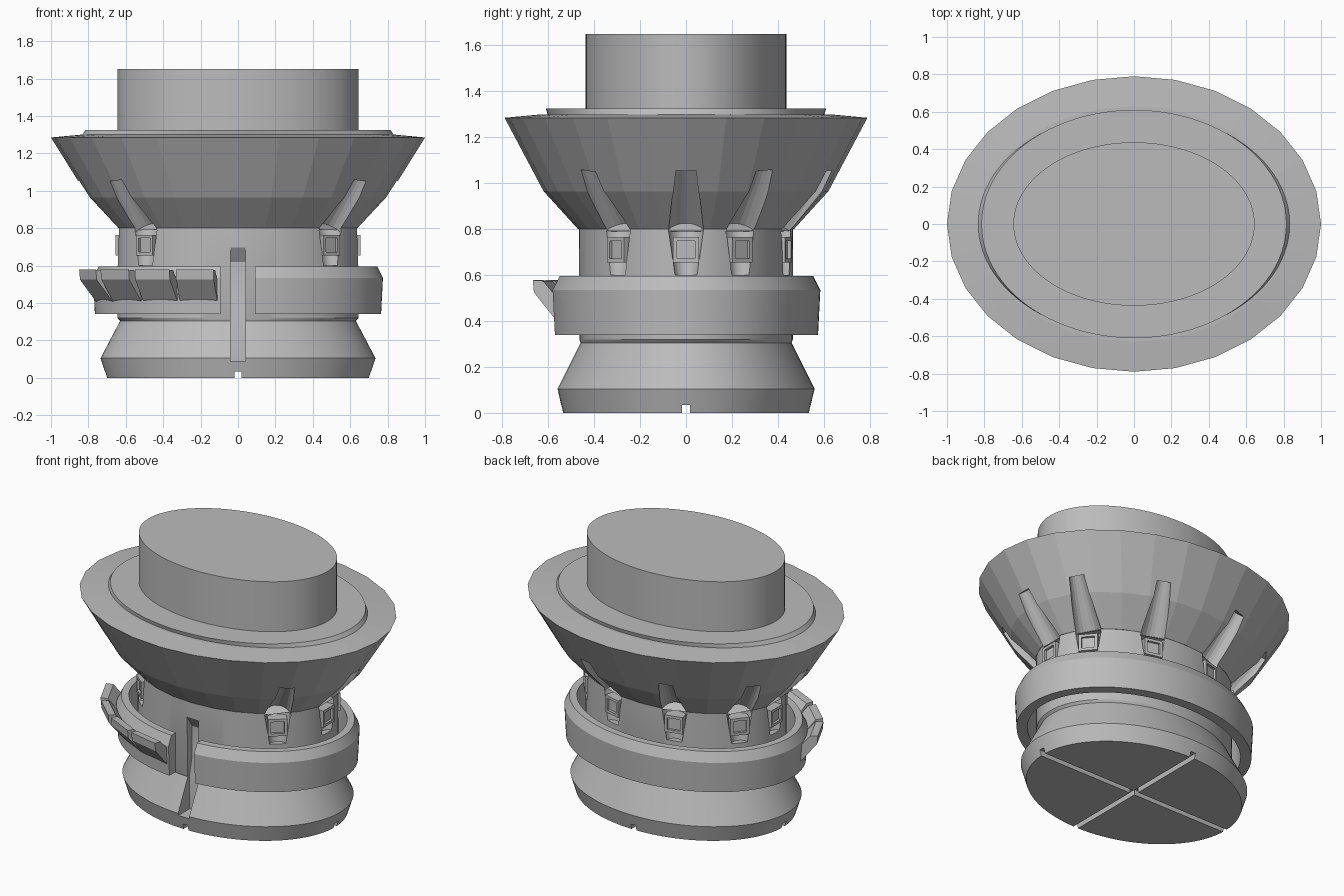
import bpy, bmesh
from math import sin, cos, pi, radians, atan2
from mathutils import Matrix, Vector

if "Cube" in bpy.data.objects:
    bpy.data.objects.remove(bpy.data.objects["Cube"])

grey = bpy.data.materials.new("plain grey")
grey.use_nodes = True
grey.diffuse_color = (0.5, 0.5, 0.5, 1)
grey.node_tree.nodes["Principled BSDF"].inputs["Base Color"].default_value = (0.5, 0.5, 0.5, 1)


def finish(name, bm):
    bmesh.ops.recalc_face_normals(bm, faces=bm.faces)
    mesh = bpy.data.meshes.new(name)
    bm.to_mesh(mesh)
    bm.free()
    mesh.materials.append(grey)
    obj = bpy.data.objects.new(name, mesh)
    bpy.context.collection.objects.link(obj)
    return obj


def loft(name, rows, sides, ring=False):
    """Stack ellipses given as (half width, half depth, height)."""
    bm = bmesh.new()
    loops = []
    for a, b, z in rows:
        angles = [2 * pi * i / sides for i in range(sides)]
        loops.append([bm.verts.new((a * cos(t), b * sin(t), z)) for t in angles])
    pairs = list(zip(loops, loops[1:]))
    if ring:
        pairs.append((loops[-1], loops[0]))
    else:
        bm.faces.new(loops[0])
        bm.faces.new(loops[-1])
    for low, high in pairs:
        for i in range(sides):
            j = (i + 1) % sides
            bm.faces.new((low[i], low[j], high[j], high[i]))
    return finish(name, bm)


def prism(name, profile, width, matrix=Matrix()):
    """Extrude a (y, z) outline along x."""
    bm = bmesh.new()
    ends = [[bm.verts.new((x, y, z)) for y, z in profile] for x in (-width / 2, width / 2)]
    for end in ends:
        bm.faces.new(end)
    n = len(profile)
    for i in range(n):
        j = (i + 1) % n
        bm.faces.new((ends[0][i], ends[0][j], ends[1][j], ends[1][i]))
    bm.transform(matrix)
    return finish(name, bm)


def box(name, size, centre, matrix=Matrix()):
    bm = bmesh.new()
    bmesh.ops.create_cube(bm, size=1)
    bm.transform(matrix @ Matrix.Translation(centre) @ Matrix.Diagonal((*size, 1)))
    return finish(name, bm)


def rod(name, start, end, r1, r2, sides=20):
    start, end = Vector(start), Vector(end)
    axis = end - start
    bm = bmesh.new()
    bmesh.ops.create_cone(bm, cap_ends=True, segments=sides, radius1=r1, radius2=r2, depth=axis.length)
    turn = axis.to_track_quat('Z', 'Y').to_matrix().to_4x4()
    bm.transform(Matrix.Translation((start + end) / 2) @ turn)
    return finish(name, bm)


def cut(targets, cutter):
    cutter.hide_render = True
    for target in targets:
        mod = target.modifiers.new("cut", 'BOOLEAN')
        mod.operation = 'DIFFERENCE'
        mod.solver = 'EXACT'
        mod.object = cutter
        bpy.context.view_layer.objects.active = target
        bpy.ops.object.modifier_apply(modifier=mod.name)
    bpy.data.objects.remove(cutter)


def on_ellipse(a, b, t, z=0):
    return Vector((a * cos(t), b * sin(t), z))


def outward(a, b, t, z=0):
    """Frame on an ellipse with local y pointing out."""
    facing = atan2(sin(t) / b, cos(t) / a)
    return Matrix.Translation(on_ellipse(a, b, t, z)) @ Matrix.Rotation(facing - pi / 2, 4, 'Z')


# Base and neck
stem = loft("base_and_neck", [
    (0.70, 0.535, 0), (0.735, 0.56, 0.105), (0.63, 0.46, 0.305),
    (0.645, 0.465, 0.32), (0.645, 0.467, 0.80)], 96)

# Faceted flared bowl
bowl = loft("flared_bowl", [
    (0.65, 0.47, 0.80), (0.80, 0.62, 0.965), (1.0, 0.79, 1.285), (0.84, 0.63, 1.30)], 28)

# Raised lip and upper drum
lip = loft("raised_lip", [(0.84, 0.60, 1.29), (0.815, 0.61, 1.325)], 96)
drum = loft("upper_drum", [(0.645, 0.437, 1.31), (0.645, 0.437, 1.65)], 96)

# Open band around the neck
band = loft("open_band", [
    (0.70, 0.51, 0.34), (0.765, 0.575, 0.34), (0.775, 0.585, 0.535),
    (0.745, 0.555, 0.595), (0.70, 0.51, 0.595)], 96, ring=True)
cut([band], box("gap_cutter", (0.185, 0.5, 1), (-0.002, -0.55, 0.5)))

# Cross channel under the base, round notch and upright slot at the front
cut([stem], box("channel_cutter", (2, 0.035, 0.07), (0, 0, 0)))
cut([stem], box("channel_cutter", (0.035, 2, 0.07), (0, 0, 0)))
cut([stem], rod("notch_cutter", (0, -0.575, -0.1), (0, -0.575, 0.4), 0.09, 0.09, 32))
cut([stem], prism("slot_cutter", [
    (-0.7, 0.09), (-0.44, 0.09), (-0.44, 0.32), (-0.415, 0.42),
    (-0.415, 0.62), (-0.468, 0.70), (-0.7, 0.70)], 0.08))

# Eight tapered flutes, each with a small socket block
flutes = [radians(d) for d in (-40, 0, 31, 70, 110, 149, 180, 220)]
for t in flutes:
    knee = on_ellipse(0.65, 0.47, t, 0.78)
    cut([stem, bowl], rod("flute_cutter", knee, on_ellipse(0.845, 0.655, t, 1.06), 0.08, 0.045))
    cut([stem, bowl], rod("flute_cutter", on_ellipse(0.655, 0.475, t, 0.60), knee + Vector((0, 0, 0.012)), 0.05, 0.078))
for t in flutes:
    frame = outward(0.645, 0.465, t, 0.71)
    block = box("socket_block", (0.115, 0.09, 0.11), (0, -0.035, 0), frame)
    cut([block], box("socket_cutter", (0.08, 0.04, 0.075), (0, 0.015, 0), frame))

# Four upturned hooks on the band
hook = [(-0.02, 0.40), (0, 0.42), (0.085, 0.525), (0.09, 0.578), (0.045, 0.575), (-0.02, 0.50)]
for d in (16, 33, 51, 70):
    prism("band_hook", hook, 0.205, outward(0.77, 0.58, radians(270 - d)))

# Smooth shading on the round parts
for obj in (stem, lip, drum, band):
    bpy.ops.object.select_all(action='DESELECT')
    obj.select_set(True)
    bpy.context.view_layer.objects.active = obj
    bpy.ops.object.shade_smooth_by_angle(angle=radians(20))
